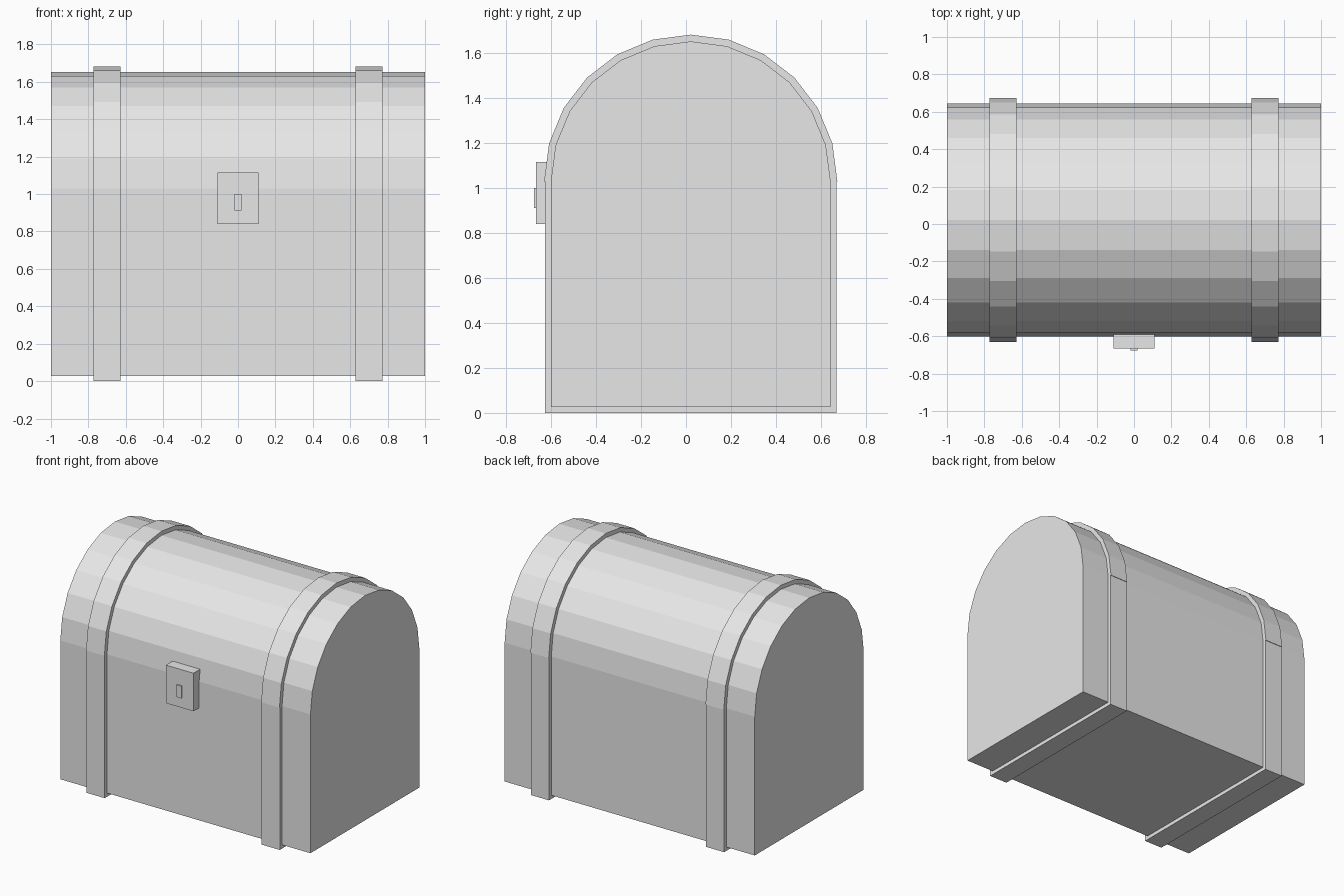
import bpy
import math

default = bpy.data.objects.get("Cube")
if default:
    bpy.data.objects.remove(default, do_unlink=True)

# One plain colour for the whole chest
grey = bpy.data.materials.new("plain_grey")
grey.use_nodes = True
grey.diffuse_color = (0.8, 0.8, 0.8, 1)
grey.node_tree.nodes["Principled BSDF"].inputs["Base Color"].default_value = (0.8, 0.8, 0.8, 1)

CENTRE_Y = 0.021   # middle of the chest, front to back
SEAM_Z = 1.03      # where the lid meets the box
ARC_STEPS = 12     # flat facets around the lid


def extrude(name, profile, x0, x1):
    """Solid made by sweeping a (y, z) profile from x0 to x1."""
    n = len(profile)
    verts = [(x, y, z) for x in (x0, x1) for y, z in profile]
    faces = [tuple(reversed(range(n))), tuple(range(n, 2 * n))]
    faces += [(i, (i + 1) % n, (i + 1) % n + n, i + n) for i in range(n)]
    mesh = bpy.data.meshes.new(name)
    mesh.from_pydata(verts, [], faces)
    mesh.materials.append(grey)
    obj = bpy.data.objects.new(name, mesh)
    bpy.context.collection.objects.link(obj)
    return obj


def rectangle(y0, y1, z0, z1):
    return [(y0, z0), (y1, z0), (y1, z1), (y0, z1)]


def half_round(radius):
    angles = [math.pi * i / ARC_STEPS for i in range(ARC_STEPS + 1)]
    return [(CENTRE_Y + radius * math.cos(a), SEAM_Z + radius * math.sin(a)) for a in angles]


def box_section(half, z0):
    return rectangle(CENTRE_Y - half, CENTRE_Y + half, z0, SEAM_Z)


# Chest box and barrel lid
extrude("chest_box", box_section(0.622, 0.027), -1, 1)
extrude("chest_lid", half_round(0.622), -1, 1)

# Straps wrapped around the box and over the lid
for side, x in (("right", -0.70), ("left", 0.70)):
    extrude(side + "_box_strap", box_section(0.648, 0), x - 0.073, x + 0.073)
    extrude(side + "_lid_strap", half_round(0.652), x - 0.073, x + 0.073)

# Lock plate with a raised keyhole
extrude("lock_plate", rectangle(-0.666, -0.59, 0.84, 1.115), -0.11, 0.11)
extrude("keyhole", rectangle(-0.675, -0.66, 0.912, 1.0), -0.02, 0.02)
